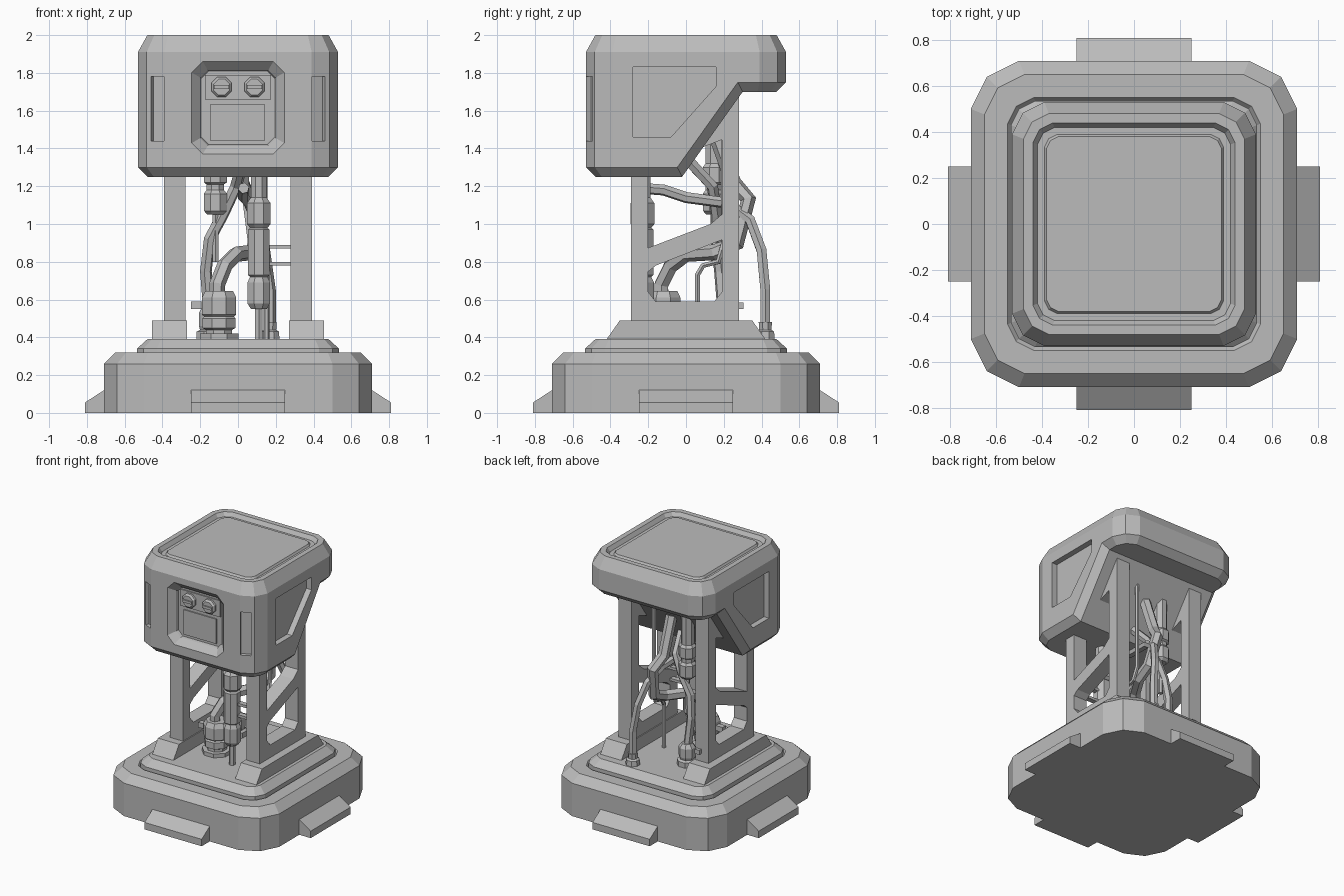
import bpy, bmesh, math
from mathutils import Vector

cube = bpy.data.objects.get("Cube")
if cube:
    bpy.data.objects.remove(cube, do_unlink=True)

grey = bpy.data.materials.new("plain grey")
grey.use_nodes = True
colour = (0.5, 0.5, 0.5, 1)
grey.diffuse_color = colour
grey.node_tree.nodes["Principled BSDF"].inputs["Base Color"].default_value = colour


def loft(name, rings):
    """Skin a list of equal-length point rings and cap both ends."""
    bm = bmesh.new()
    rows = [[bm.verts.new(p) for p in ring] for ring in rings]
    n = len(rows[0])
    for a, b in zip(rows, rows[1:]):
        for i in range(n):
            bm.faces.new((a[i], a[(i + 1) % n], b[(i + 1) % n], b[i]))
    bm.faces.new(rows[0])
    bm.faces.new(rows[-1])
    bmesh.ops.recalc_face_normals(bm, faces=bm.faces)
    mesh = bpy.data.meshes.new(name)
    bm.to_mesh(mesh)
    bm.free()
    mesh.materials.append(grey)
    obj = bpy.data.objects.new(name, mesh)
    bpy.context.collection.objects.link(obj)
    return obj


def side_prism(name, profile, x0, x1):
    return loft(name, [[(x, y, z) for y, z in profile] for x in (x0, x1)])


def box(name, x0, x1, y0, y1, z0, z1):
    return side_prism(name, [(y0, z0), (y1, z0), (y1, z1), (y0, z1)], x0, x1)


def soft_square(h, c, z):
    """Square ring whose corners are cut by two facets."""
    m = h - c / 3
    quarter = [(h, c - h), (h, h - c), (m, m)]
    pts = []
    for k in range(4):
        co, si = round(math.cos(k * math.pi / 2)), round(math.sin(k * math.pi / 2))
        pts += [(x * co - y * si, x * si + y * co, z) for x, y in quarter]
    return pts


def soft_block(name, corner, steps):
    h0 = steps[0][0]
    return loft(name, [soft_square(h, corner - 0.6 * (h0 - h), z) for h, z in steps])


def octagon_panel(h, c, y, zc=1.615):
    q = h - c
    pts = [(q, -h), (h, -q), (h, q), (q, h), (-q, h), (-h, q), (-h, -q), (-q, -h)]
    return [(x, y, zc + z) for x, z in pts]


def turned(name, x, y, steps, sides=8):
    """Faceted vertical part from (radius, height) steps."""
    ang = [(i + 0.5) * math.tau / sides for i in range(sides)]
    return loft(name, [[(x + r * math.cos(a), y + r * math.sin(a), z) for a in ang]
                       for r, z in steps])


def cut(obj, cutter):
    mod = obj.modifiers.new("cut", "BOOLEAN")
    mod.operation, mod.solver, mod.object = "DIFFERENCE", "EXACT", cutter
    bpy.context.view_layer.update()
    mesh = bpy.data.meshes.new_from_object(
        obj.evaluated_get(bpy.context.evaluated_depsgraph_get()))
    obj.modifiers.clear()
    obj.data = mesh
    bpy.data.objects.remove(cutter, do_unlink=True)


# Base, groove and plinth
soft_block("base", 0.21, [(0.71, 0), (0.71, 0.26), (0.65, 0.32), (0.55, 0.32),
                          (0.535, 0.3), (0.535, 0.34), (0.48, 0.39)])
foot_profile = [(0.68, 0), (0.81, 0), (0.81, 0.055), (0.71, 0.12), (0.68, 0.12)]
for k, side in enumerate(("left", "back", "right", "front")):
    foot = side_prism(side + "_foot", foot_profile, -0.25, 0.25)
    foot.rotation_euler.z = (k - 1) * math.pi / 2

# Head with stepped lid, cut away underneath at the back
head = soft_block("head", 0.14, [(0.53, 1.25), (0.53, 1.91), (0.48, 2), (0.44, 2),
                                 (0.42, 1.97), (0.39, 1.97), (0.38, 1.985)])
cut(head, side_prism("back_cutter", [(-0.056, 1.2), (0.3, 1.7), (0.7, 1.7), (0.7, 1.2)], -1, 1))
bm = bmesh.new()
bm.from_mesh(head.data)
bmesh.ops.dissolve_limit(bm, angle_limit=0.01, verts=bm.verts, edges=bm.edges)
bm.normal_update()


def is_rim(edge):
    if len(edge.link_faces) != 2:
        return False
    low, high = sorted(f.normal.z for f in edge.link_faces)
    return low < -0.3 and abs(high) < 0.1


bmesh.ops.bevel(bm, geom=[e for e in bm.edges if is_rim(e)], offset=0.05,
                segments=1, affect="EDGES", clamp_overlap=True)
bm.to_mesh(head.data)
bm.free()

# Recesses in the head: side windows, front corner slots, front panel
window = [(-0.28, 1.46), (-0.08, 1.46), (0.16, 1.73), (0.16, 1.83), (-0.28, 1.83)]
for s in (-1, 1):
    cut(head, side_prism("window_cutter", window, s * 0.485, s * 0.6))
    slot = box("slot_cutter", -0.038, 0.038, -0.03, 0.03, 1.44, 1.78)
    slot.location = (s * 0.427, -0.513, 0)
    slot.rotation_euler.z = s * math.atan(0.5)
    cut(head, slot)
cut(head, loft("panel_cutter", [octagon_panel(h, c, y) for h, c, y in (
    (0.275, 0.07, -0.56), (0.2, 0.04, -0.485), (0.195, 0.04, -0.465))]))

# Front panel details: lamp plate, two slotted lamps, screen
box("lamp_plate", -0.175, 0.175, -0.474, -0.46, 1.66, 1.79)
box("screen", -0.145, 0.14, -0.474, -0.46, 1.44, 1.635)
for s, side in ((-1, "right"), (1, "left")):
    lamp = turned(side + "_lamp", 0, 0, [(0.058, 0), (0.058, 0.02), (0.045, 0.034)])
    lamp.location = (s * 0.087, -0.47, 1.725)
    lamp.rotation_euler.x = math.pi / 2
    box(side + "_lamp_bar", s * 0.087 - 0.04, s * 0.087 + 0.04, -0.514, -0.5, 1.715, 1.735)

# Side frames: mount, columns, web and slanted braces
mount = [(-0.42, 0.39), (0.42, 0.39), (0.35, 0.49), (-0.35, 0.49)]
web = [(-0.21, 0.48), (0.2, 0.48), (0.2, 0.64), (0.19, 0.64), (0.15, 0.59),
       (-0.16, 0.59), (-0.2, 0.64), (-0.21, 0.64)]
brace = [(-0.21, 0.74), (-0.16, 0.78), (0.2, 0.92), (0.2, 1.06), (0.13, 1), (-0.21, 0.87)]
for s, side in ((-1, "right"), (1, "left")):
    x0, x1 = s * 0.278, s * 0.393
    side_prism(side + "_mount", mount, s * 0.27, s * 0.455)
    side_prism(side + "_web", web, x0, x1)
    side_prism(side + "_brace", brace, x0, x1)
    side_prism(side + "_upper_brace", [(y, z + 0.53) for y, z in brace], x0, x1)
    box(side + "_front_column", x0, x1, -0.29, -0.2, 0.48, 1.4)
    box(side + "_back_column", x0, x1, 0.19, 0.28, 0.48, 1.75)

# Inline connector at the front with its rod
turned("front_connector", 0.11, -0.23, [
    (0.045, 0.55), (0.065, 0.58), (0.065, 0.69), (0.05, 0.72), (0.062, 0.73), (0.062, 0.97),
    (0.05, 0.98), (0.068, 1.0), (0.068, 1.11), (0.045, 1.14), (0.045, 1.3)])
turned("front_rod", 0.11, -0.23, [(0.024, 0.38), (0.024, 0.56)], 6)

# Hanging connector under the head
turned("hanging_connector", -0.12, 0.15, [
    (0.045, 1.05), (0.066, 1.07), (0.066, 1.16), (0.05, 1.18), (0.05, 1.21),
    (0.066, 1.22), (0.066, 1.3), (0.05, 1.32), (0.05, 1.6)])
turned("hanging_rod", -0.12, 0.15, [(0.018, 0.8), (0.018, 1.06)], 6)

# Floor sockets
turned("large_socket", -0.1, -0.12, [
    (0.11, 0.38), (0.11, 0.42), (0.075, 0.42), (0.075, 0.44), (0.095, 0.45), (0.095, 0.5),
    (0.085, 0.51), (0.098, 0.52), (0.098, 0.61), (0.08, 0.645)])
turned("back_socket", 0.17, 0.42, [(0.055, 0.38), (0.05, 0.43), (0.035, 0.44), (0.038, 0.48)])
turned("middle_socket", -0.15, 0.2, [
    (0.075, 0.38), (0.075, 0.43), (0.055, 0.44), (0.062, 0.46), (0.062, 0.53), (0.04, 0.56)])


# Hoses
def hose(name, radius, points):
    curve = bpy.data.curves.new(name, "CURVE")
    curve.dimensions = "3D"
    curve.bevel_depth, curve.bevel_resolution = radius, 1
    curve.use_fill_caps = True
    spline = curve.splines.new("POLY")
    spline.points.add(len(points) - 1)
    for pt, co in zip(spline.points, points):
        pt.co = (*co, 1)
    spline.use_smooth = False
    curve.materials.append(grey)
    obj = bpy.data.objects.new(name, curve)
    bpy.context.collection.objects.link(obj)


hose("back_hose", 0.03, [(0.17, 0.42, 0.44), (0.17, 0.42, 0.65), (0.14, 0.4, 0.86),
                         (0.1, 0.34, 1.02), (0.06, 0.22, 1.11), (0.03, 0, 1.14),
                         (0.03, -0.12, 1.18), (0.03, -0.25, 1.19)])
hose("front_hose", 0.042, [(-0.11, -0.13, 0.6), (-0.11, -0.13, 0.68), (-0.07, -0.08, 0.78),
                           (-0.01, 0, 0.84), (0.08, 0.15, 0.85), (0.09, 0.27, 0.9),
                           (0.06, 0.33, 1.13), (0.02, 0.25, 1.22), (0.02, 0.15, 1.5)])
hose("middle_hose", 0.032, [(-0.15, 0.2, 0.5), (-0.17, 0.18, 0.75), (-0.15, 0.16, 0.92),
                            (-0.08, 0.16, 1.05), (-0.01, 0.14, 1.2), (0.03, 0, 1.35)])
hose("thin_hose", 0.016, [(0.15, 0.06, 0.38), (0.15, 0.06, 0.73), (0.15, 0.09, 0.78),
                          (0.15, 0.17, 0.8), (0.14, 0.2, 0.9), (0.14, 0.2, 1.6)])

# Clips and rungs
for z in (0.79, 0.88):
    box("hose_rung", 0.15, 0.29, -0.24, -0.2, z - 0.01, z + 0.01)
box("socket_clip", -0.25, -0.17, -0.14, -0.1, 0.55, 0.59)
box("column_clip", -0.33, -0.29, 0.27, 0.305, 0.55, 0.585)
